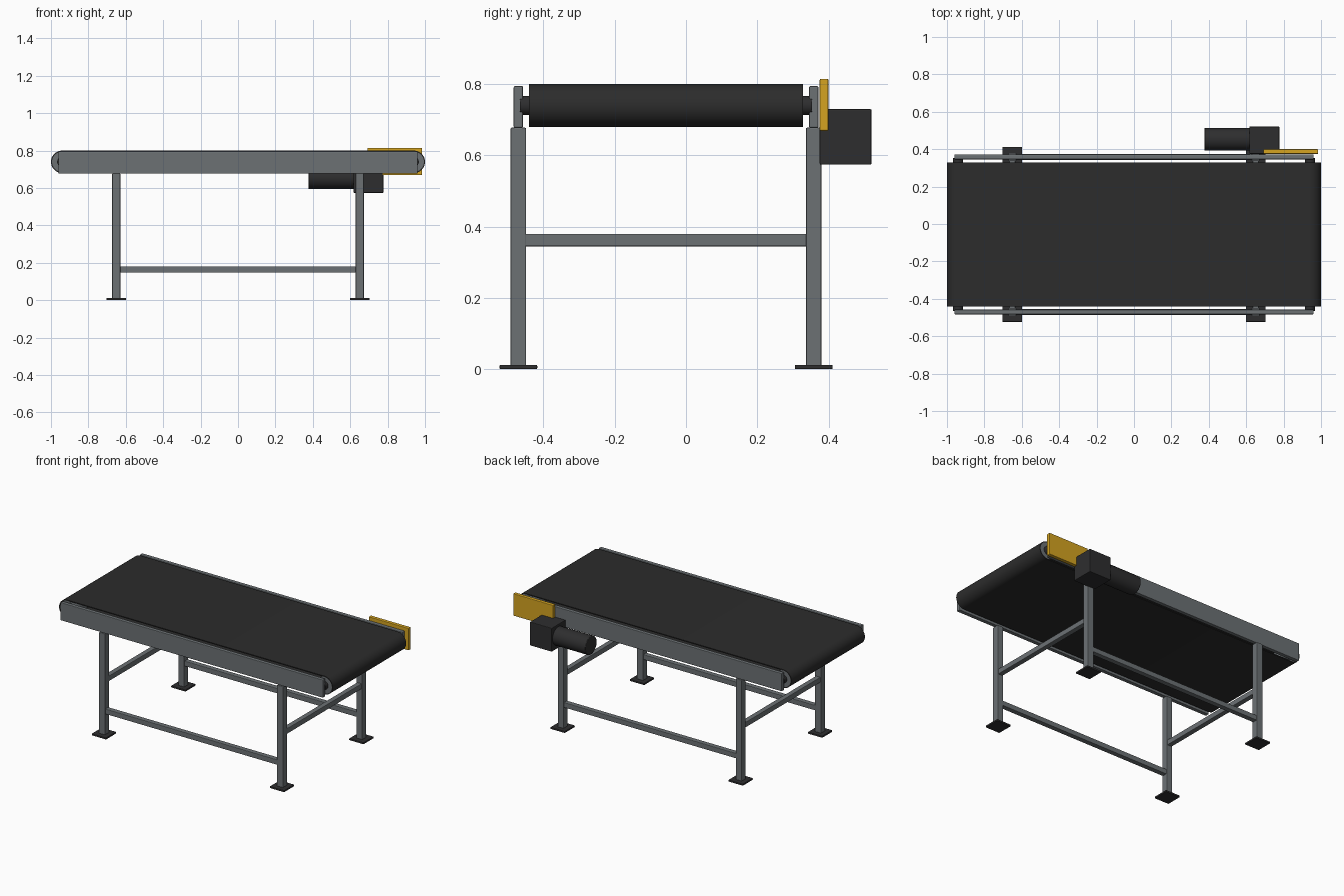
import bpy
import math
from mathutils import Vector

cube = bpy.data.objects.get("Cube")
if cube:
    bpy.data.objects.remove(cube, do_unlink=True)


def material(name, color):
    m = bpy.data.materials.new(name)
    m.use_nodes = True
    rgba = (*color, 1)
    m.diffuse_color = rgba
    m.node_tree.nodes["Principled BSDF"].inputs["Base Color"].default_value = rgba
    return m


steel = material("grey steel", (0.15, 0.165, 0.175))
rubber = material("black rubber", (0.025, 0.025, 0.025))
dark = material("dark metal", (0.027, 0.027, 0.028))
yellow = material("safety yellow", (0.66, 0.37, 0.015))


def finish(ob, name, mat, bevel=0):
    ob.name = name
    ob.data.materials.append(mat)
    if bevel:
        mod = ob.modifiers.new("soft edges", "BEVEL")
        mod.width = bevel
        mod.segments = 2
        mod.limit_method = "ANGLE"
    return ob


def box(name, lo, hi, mat, bevel=0.004):
    lo, hi = Vector(lo), Vector(hi)
    bpy.ops.mesh.primitive_cube_add(size=1, location=(lo + hi) / 2)
    ob = bpy.context.object
    ob.scale = hi - lo
    bpy.ops.object.transform_apply(location=False, rotation=False, scale=True)
    return finish(ob, name, mat, bevel)


def cylinder(name, radius, length, center, axis, mat, bevel=0):
    rot = (math.pi / 2, 0, 0) if axis == "y" else (0, math.pi / 2, 0)
    bpy.ops.mesh.primitive_cylinder_add(vertices=48, radius=radius, depth=length,
                                        location=center, rotation=rot)
    bpy.ops.object.shade_smooth_by_angle(angle=math.radians(35))
    return finish(bpy.context.object, name, mat, bevel)


MID_Y = -0.056       # centre line of the frame
AXLE_X, AXLE_Z = 0.94, 0.74
BELT_R, BELT_W = 0.06, 0.768
LEG_X, LEG_Y = 0.651, 0.4145


# Belt: a closed loop swept around both end rollers
def loop(radius, steps=24):
    pts = []
    for side in (1, -1):
        for i in range(steps + 1):
            a = side * math.pi / 2 - math.pi * i / steps
            pts.append((side * AXLE_X + radius * math.cos(a),
                        AXLE_Z + radius * math.sin(a)))
    return pts


outer, inner = loop(BELT_R), loop(BELT_R - 0.006)
n = len(outer)
verts = [(x, MID_Y + s * BELT_W / 2, z)
         for ring, s in ((outer, -1), (outer, 1), (inner, 1), (inner, -1)) for x, z in ring]
faces = [(r * n + i, r * n + (i + 1) % n, (r + 1) % 4 * n + (i + 1) % n, (r + 1) % 4 * n + i)
         for r in range(4) for i in range(n)]
mesh = bpy.data.meshes.new("belt")
mesh.from_pydata(verts, [], faces)
belt = bpy.data.objects.new("belt", mesh)
bpy.context.collection.objects.link(belt)
bpy.context.view_layer.objects.active = belt
bpy.ops.object.select_all(action="DESELECT")
belt.select_set(True)
bpy.ops.object.mode_set(mode="EDIT")
bpy.ops.mesh.select_all(action="SELECT")
bpy.ops.mesh.normals_make_consistent(inside=False)
bpy.ops.object.mode_set(mode="OBJECT")
bpy.ops.object.shade_smooth_by_angle(angle=math.radians(35))
finish(belt, "belt", rubber)

# End rollers and their bearing hubs
for sx, end in ((-1, "right"), (1, "left")):
    x = sx * AXLE_X
    cylinder(end + "_roller", BELT_R - 0.006, BELT_W - 0.002, (x, MID_Y, AXLE_Z), "y", steel)
    for sy, side in ((-1, "front"), (1, "back")):
        cylinder(f"{end}_{side}_bearing", 0.027, 0.03,
                 (x, MID_Y + sy * 0.395, AXLE_Z), "y", dark)

# Side rails, lengthwise braces, legs and feet
for sy, side in ((-1, "front"), (1, "back")):
    y = MID_Y + sy * LEG_Y
    box(side + "_rail", (-0.96, y - 0.013, 0.677), (0.96, y + 0.013, 0.795), steel)
    box(side + "_brace", (-LEG_X, y - 0.017, 0.147), (LEG_X, y + 0.017, 0.181), steel)
    for sx, end in ((-1, "right"), (1, "left")):
        x = sx * LEG_X
        box(f"{side}_{end}_leg", (x - 0.022, y - 0.022, 0.008),
            (x + 0.022, y + 0.022, 0.678), steel)
        box(f"{side}_{end}_foot", (x - 0.053, y - 0.053, 0),
            (x + 0.053, y + 0.053, 0.012), dark, 0.003)

# Cross braces between front and back legs
for sx, end in ((-1, "right"), (1, "left")):
    x = sx * LEG_X
    box(end + "_cross_brace", (x - 0.017, MID_Y - LEG_Y, 0.345),
        (x + 0.017, MID_Y + LEG_Y, 0.38), steel)

# Drive unit at the back
box("gearbox", (0.617, 0.375, 0.574), (0.777, 0.521, 0.73), dark)
cylinder("motor", 0.06, 0.25, (0.502, 0.453, 0.655), "x", dark, 0.003)
box("drive_guard", (0.692, 0.375, 0.669), (0.985, 0.4, 0.815), yellow)
